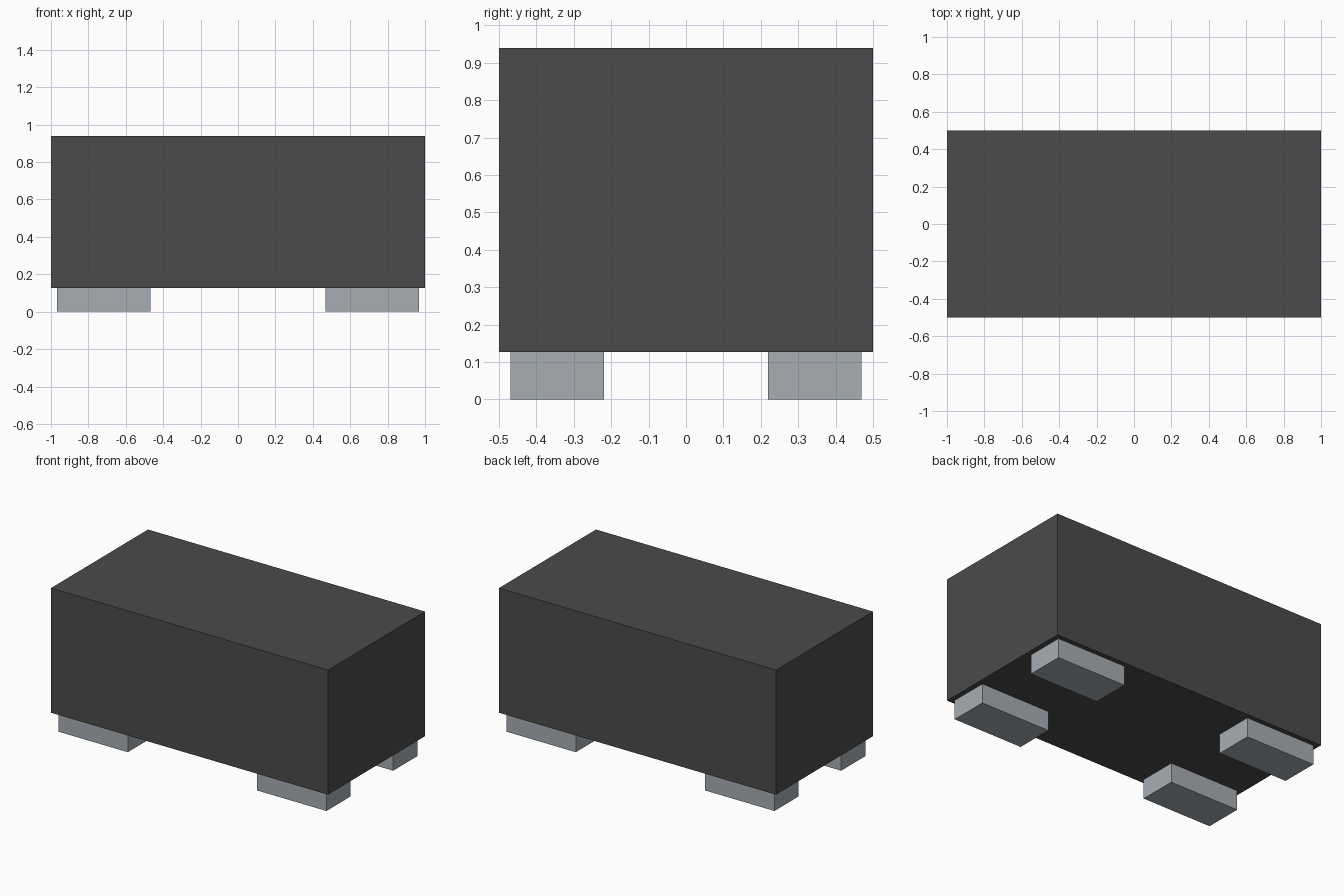
import bpy

cube = bpy.data.objects.get("Cube")
if cube:
    bpy.data.objects.remove(cube, do_unlink=True)


def make_material(name, rgb):
    mat = bpy.data.materials.new(name)
    mat.use_nodes = True
    color = (*rgb, 1.0)
    mat.diffuse_color = color
    mat.node_tree.nodes["Principled BSDF"].inputs["Base Color"].default_value = color
    return mat


def make_box(name, center, size, mat):
    bpy.ops.mesh.primitive_cube_add(size=1, location=center)
    obj = bpy.context.object
    obj.name = obj.data.name = name
    obj.scale = size
    bpy.ops.object.transform_apply(location=False, rotation=False, scale=True)
    obj.data.materials.append(mat)
    return obj


charcoal = make_material("charcoal", (0.07, 0.07, 0.07))
silver = make_material("silver_grey", (0.386, 0.423, 0.451))

PAD_HEIGHT = 0.127
TOP = 0.94

# Main block
make_box("body", (0, 0, (PAD_HEIGHT + TOP) / 2), (2, 1, TOP - PAD_HEIGHT), charcoal)

# Four contact pads under the corners
for x_name, x_sign in (("left", 1), ("right", -1)):
    for y_name, y_sign in (("front", -1), ("back", 1)):
        make_box(f"{y_name}_{x_name}_pad",
                 (x_sign * 0.717, y_sign * 0.344, PAD_HEIGHT / 2),
                 (0.5, 0.25, PAD_HEIGHT), silver)
